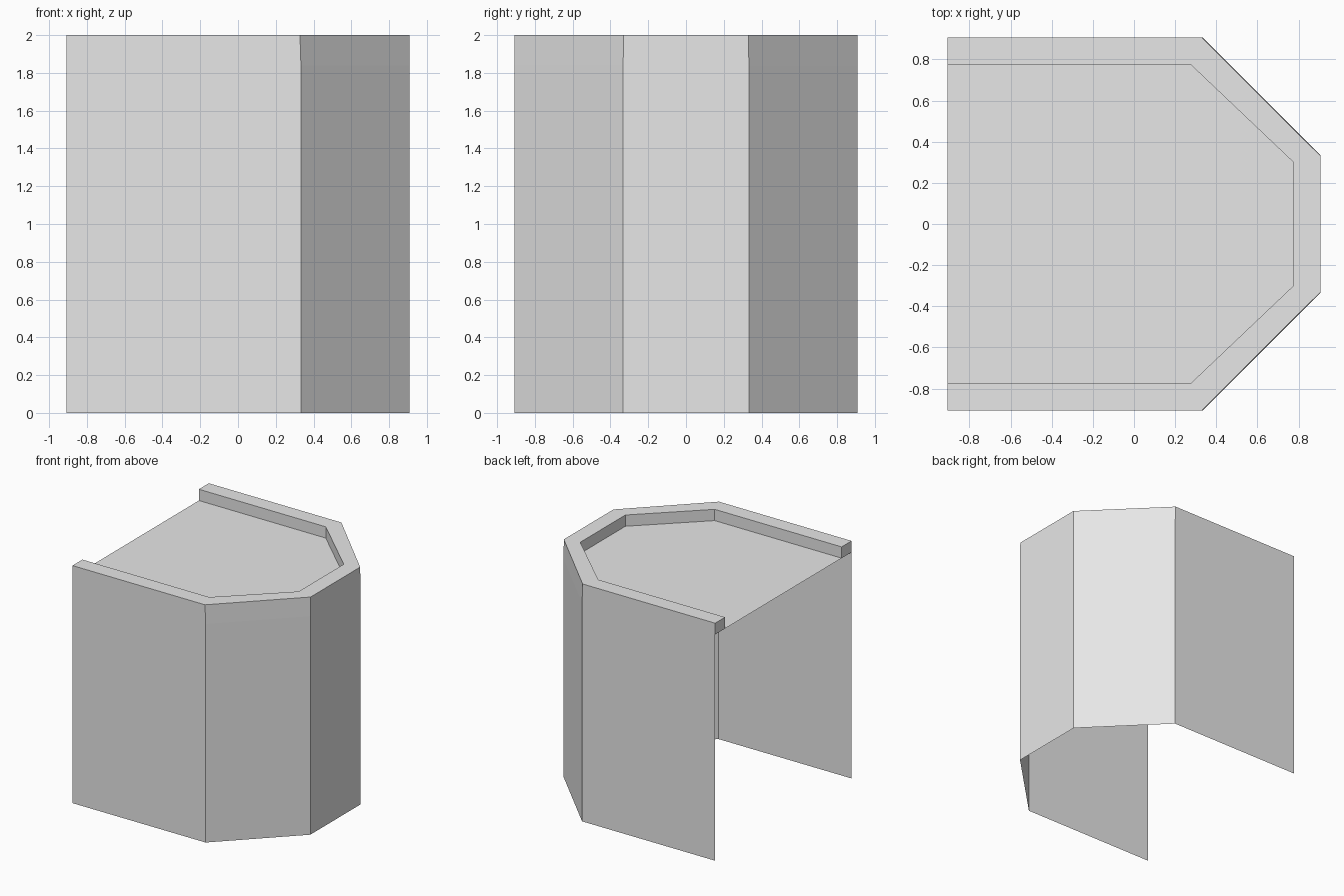
import bpy
import bmesh

cube = bpy.data.objects.get("Cube")
if cube:
    bpy.data.objects.remove(cube, do_unlink=True)

HALF = 0.907      # half width of the footprint
INNER = 0.775     # half width inside the parapet
TOP = 2.0
DECK = 1.905

grey = bpy.data.materials.new("light grey")
grey.use_nodes = True
colour = (0.8, 0.8, 0.8, 1)
grey.diffuse_color = colour
grey.node_tree.nodes["Principled BSDF"].inputs["Base Color"].default_value = colour


def outline(reach, cx, cy):
    """Open path round three sides with two cut corners, from front to back."""
    half = [(-HALF, -reach), (cx, -reach), (reach, -cy)]
    return half + [(x, -y) for x, y in reversed(half)]


def ring(bm, path, z):
    return [bm.verts.new((x, y, z)) for x, y in path]


def bridge(bm, a, b):
    for i in range(len(a) - 1):
        bm.faces.new((a[i], a[i + 1], b[i + 1], b[i]))


def finish(bm, name):
    mesh = bpy.data.meshes.new(name)
    bm.to_mesh(mesh)
    bm.free()
    mesh.materials.append(grey)
    obj = bpy.data.objects.new(name, mesh)
    bpy.context.collection.objects.link(obj)
    return obj


lower = outline(HALF, 0.333, 0.333)
upper = outline(HALF, 0.328, 0.33)
inside = outline(INNER, 0.275, 0.3)

# Thin outer walls, open at the bottom and on one side
bm = bmesh.new()
rings = [ring(bm, lower, 0), ring(bm, lower, 1.84), ring(bm, upper, TOP)]
for a, b in zip(rings, rings[1:]):
    bridge(bm, a, b)
finish(bm, "outer_walls")

# Parapet: flat top, inner lip and the two end caps
bm = bmesh.new()
outer_top = ring(bm, upper, TOP)
inner_top = ring(bm, inside, TOP)
inner_low = ring(bm, inside, DECK)
bridge(bm, outer_top, inner_top)
bridge(bm, inner_top, inner_low)
outer_low = ring(bm, upper, DECK)
for i in (0, -1):
    cap = [outer_top[i], inner_top[i], inner_low[i], outer_low[i]]
    bm.faces.new(cap if i == 0 else cap[::-1])
bmesh.ops.delete(bm, geom=[v for v in bm.verts if not v.link_faces], context='VERTS')
finish(bm, "parapet")

# Sunken roof deck
bm = bmesh.new()
bm.faces.new(ring(bm, upper, DECK))
finish(bm, "roof_deck")
